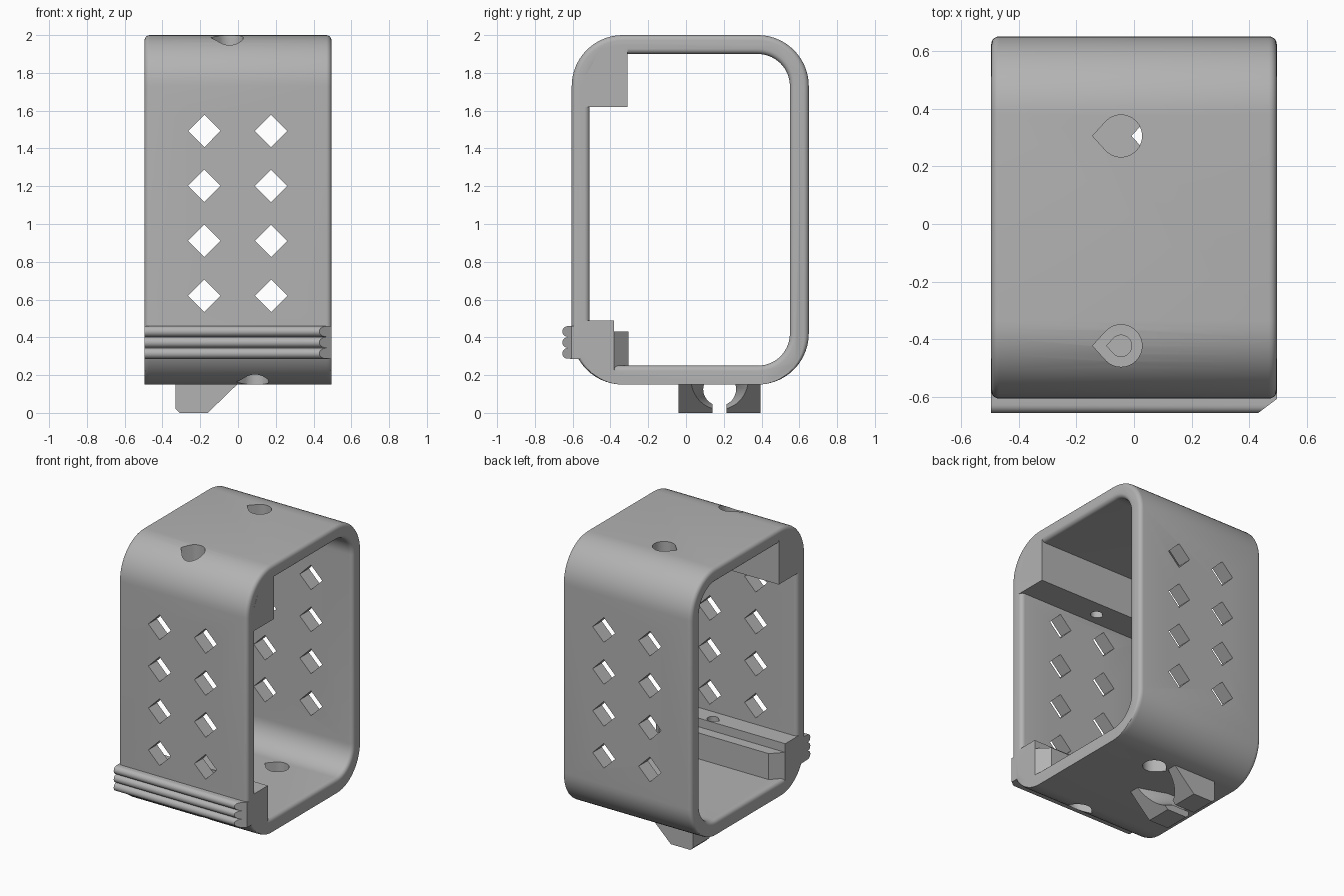
import bpy, bmesh, math

if "Cube" in bpy.data.objects:
    bpy.data.objects.remove(bpy.data.objects["Cube"], do_unlink=True)

grey = bpy.data.materials.new("light grey")
grey.use_nodes = True
colour = (0.45, 0.45, 0.45, 1)
grey.diffuse_color = colour
grey.node_tree.nodes["Principled BSDF"].inputs["Base Color"].default_value = colour

HALF = 0.495   # half the width of the case


def loft(name, loops):
    """Skin a stack of equal-length loops and cap both ends."""
    bm = bmesh.new()
    rings = [[bm.verts.new(p) for p in loop] for loop in loops]
    n = len(rings[0])
    for a, b in zip(rings, rings[1:]):
        for i in range(n):
            bm.faces.new((a[i], a[(i + 1) % n], b[(i + 1) % n], b[i]))
    bm.faces.new(rings[0])
    bm.faces.new(rings[-1])
    bmesh.ops.recalc_face_normals(bm, faces=bm.faces)
    mesh = bpy.data.meshes.new(name)
    bm.to_mesh(mesh)
    bm.free()
    mesh.materials.append(grey)
    ob = bpy.data.objects.new(name, mesh)
    bpy.context.collection.objects.link(ob)
    return ob


def prism(name, pts, axis, a, b):
    """Extrude a flat outline along an axis from a to b."""
    def place(u, v, w):
        return {"x": (w, u, v), "y": (u, w, v), "z": (u, v, w)}[axis]
    return loft(name, [[place(u, v, w) for u, v in pts] for w in (a, b)])


def combine(target, tool, operation):
    """Boolean the tool into the target, then drop the tool."""
    mod = target.modifiers.new(operation, "BOOLEAN")
    mod.operation, mod.solver, mod.object = operation, "EXACT", tool
    graph = bpy.context.evaluated_depsgraph_get()
    mesh = bpy.data.meshes.new_from_object(target.evaluated_get(graph))
    target.modifiers.clear()
    target.data = mesh
    bpy.data.objects.remove(tool, do_unlink=True)


def arc(cu, cv, r, start, end, steps):
    return [(cu + r * math.cos(math.radians(start + (end - start) * i / steps)),
             cv + r * math.sin(math.radians(start + (end - start) * i / steps)))
            for i in range(steps + 1)]


def rounded(x, y0, y1, z0, z1, r):
    pts = (arc(y1 - r, z1 - r, r, 0, 90, 14) + arc(y0 + r, z1 - r, r, 90, 180, 14)
           + arc(y0 + r, z0 + r, r, 180, 270, 14) + arc(y1 - r, z0 + r, r, 270, 360, 14))
    return [(x, y, z) for y, z in pts]


def teardrop(x, y, r):
    return [(x - r * 1.35, y)] + arc(x, y, r, -135, 135, 24)


# Sleeve: rounded outside with softened end rims
soft = 0.028
rim = [(HALF - soft * (1 - math.sin(t)), soft * (1 - math.cos(t)))
       for t in (math.radians(90 * i / 5) for i in range(6))]
ends = [(-x, d) for x, d in reversed(rim)] + rim
case = loft("case", [rounded(x, -0.605 + d, 0.65 - d, 0.15, 2 - d, 0.27 - d)
                     for x, d in ends])
opening_ends = [(-0.6, soft)] + ends + [(0.6, soft)]
combine(case, loft("opening", [rounded(x, -0.51 - d, 0.55 + d, 0.25 - d, 1.9 + d, 0.17 + d)
                               for x, d in opening_ends]), "DIFFERENCE")

# Inner blocks at the top and bottom of the front wall
top_block = [(-0.56, 1.62), (-0.31, 1.62), (-0.31, 1.95), (-0.45, 1.93), (-0.56, 1.73)]
low_block = [(-0.56, 0.49), (-0.38, 0.49), (-0.38, 0.2), (-0.43, 0.21), (-0.54, 0.32)]
for outline in (top_block, low_block):
    combine(case, prism("block", outline, "x", -HALF, HALF), "UNION")
ledge = [(-HALF, -0.42), (-HALF, -0.38), (-0.42, -0.305),
         (0.42, -0.305), (HALF, -0.38), (HALF, -0.42)]
combine(case, prism("ledge", ledge, "z", 0.215, 0.43), "UNION")

# Ribbed grip strip with a slanted end
ribs = [(-0.56, 0.285), (-0.56, 0.46)]
for z in (0.431, 0.373, 0.315):
    ribs += arc(-0.627, z, 0.028, 90, 270, 10)
grip = prism("grip", ribs, "x", -HALF, HALF)
slant = [(0.43, -0.655), (0.43, -0.7), (0.55, -0.7), (0.55, -0.565)]
combine(grip, prism("slant", slant, "z", 0.2, 0.55), "DIFFERENCE")
combine(case, grip, "UNION")

# Hook under the base with a keyhole channel
side = [(-0.33, 0.17), (-0.33, 0.02), (-0.31, 0), (-0.16, 0), (-0.005, 0.15), (-0.005, 0.17)]
hook = prism("hook", side, "y", -0.04, 0.395)
slot = [(0.14, -0.1), (0.215, -0.1), (0.215, 0.1), (0.14, 0.1)]
combine(hook, prism("slot", slot, "x", -0.5, 0.2), "DIFFERENCE")
flare = [(-0.5, 0.087), (-0.2, 0.087), (0.05, 0.17)]
combine(hook, loft("flare", [[(x, y, z) for y, z in arc(0.178, 0.125, r, 0, 350, 35)]
                             for x, r in flare]), "DIFFERENCE")
combine(case, hook, "UNION")

# Diamond windows through the front and back walls
for x in (-0.178, 0.175):
    for row in range(4):
        z = 0.62 + 0.291 * row
        diamond = [(x - 0.086, z), (x, z - 0.086), (x + 0.086, z), (x, z + 0.086)]
        combine(case, prism("window", diamond, "y", -1, 1), "DIFFERENCE")

# Teardrop screw holes: centre x, y, radius, bottom, top
holes = [(-0.045, 0.305, 0.073, 1.8, 2.1), (-0.045, -0.422, 0.073, 1.75, 2.1),
         (-0.045, -0.422, 0.037, 1.5, 1.8), (0.09, 0.305, 0.073, 0.1, 0.4),
         (0.09, -0.422, 0.073, 0.1, 0.36), (0.09, -0.422, 0.037, 0.3, 0.55)]
for x, y, r, low, high in holes:
    combine(case, prism("hole", teardrop(x, y, r), "z", low, high), "DIFFERENCE")

bpy.ops.object.select_all(action="DESELECT")
case.select_set(True)
bpy.context.view_layer.objects.active = case
bpy.ops.object.shade_smooth_by_angle(angle=math.radians(30))
